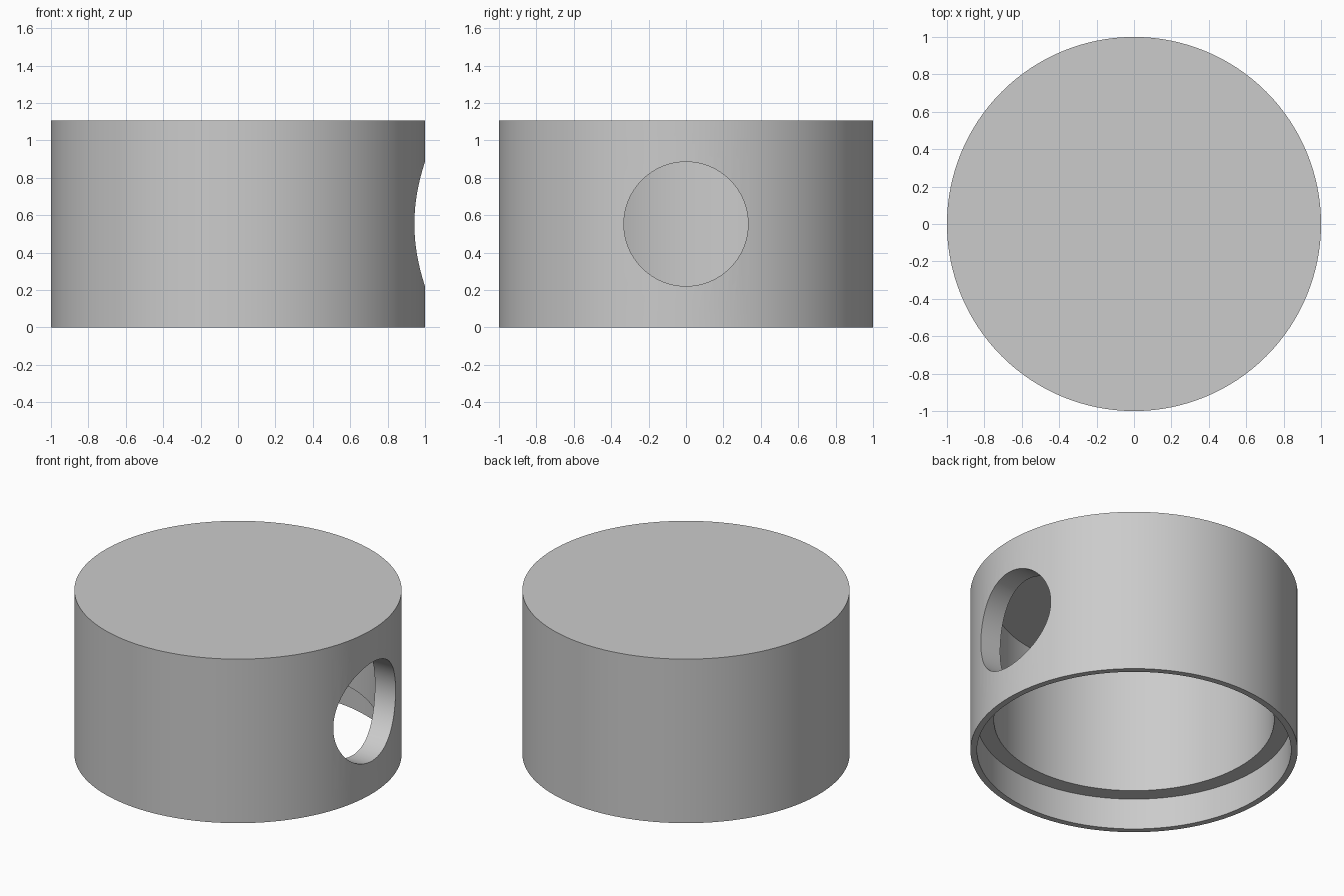
import bpy
import bmesh
from math import radians, tau

SEGMENTS = 128
HEIGHT = 1.106

cube = bpy.data.objects.get("Cube")
if cube:
    bpy.data.objects.remove(cube, do_unlink=True)

grey = bpy.data.materials.new("plain grey")
grey.use_nodes = True
grey.diffuse_color = (0.6, 0.6, 0.6, 1)
grey.node_tree.nodes["Principled BSDF"].inputs["Base Color"].default_value = grey.diffuse_color


def lathe(name, profile):
    """Revolve an (radius, z) profile around the z axis."""
    bm = bmesh.new()
    verts = [bm.verts.new((r, 0, z)) for r, z in profile]
    edges = [bm.edges.new(pair) for pair in zip(verts, verts[1:])]
    bmesh.ops.spin(bm, geom=verts + edges, cent=(0, 0, 0), axis=(0, 0, 1),
                   angle=tau, steps=SEGMENTS, use_duplicate=False)
    bmesh.ops.remove_doubles(bm, verts=bm.verts, dist=0.0001)
    # Close the flat round ends
    bmesh.ops.holes_fill(bm, edges=[e for e in bm.edges if e.is_boundary], sides=0)
    bmesh.ops.recalc_face_normals(bm, faces=bm.faces)
    mesh = bpy.data.meshes.new(name)
    bm.to_mesh(mesh)
    bm.free()
    mesh.materials.append(grey)
    obj = bpy.data.objects.new(name, mesh)
    bpy.context.collection.objects.link(obj)
    return obj


# Hollow cap: outer wall, stepped rim underneath, bore and thin closed top
cap = lathe("cap_body", [(1, HEIGHT), (1, 0), (0.96, 0), (0.96, 0.21),
                         (0.856, 0.21), (0.856, 1.055)])

# Round port through the wall on the +x side only
cutter = lathe("port_cutter", [(0.332, 0.4), (0.332, 1.3)])
cutter.rotation_euler.y = radians(90)
cutter.location.z = HEIGHT / 2
cutter.hide_render = True

cut = cap.modifiers.new("side_port", "BOOLEAN")
cut.operation = "DIFFERENCE"
cut.solver = "EXACT"
cut.object = cutter

bpy.ops.object.select_all(action="DESELECT")
bpy.context.view_layer.objects.active = cap
cap.select_set(True)
bpy.context.view_layer.update()
bpy.ops.object.modifier_apply(modifier=cut.name)
bpy.data.objects.remove(cutter, do_unlink=True)
bpy.ops.object.shade_smooth_by_angle(angle=radians(30))
